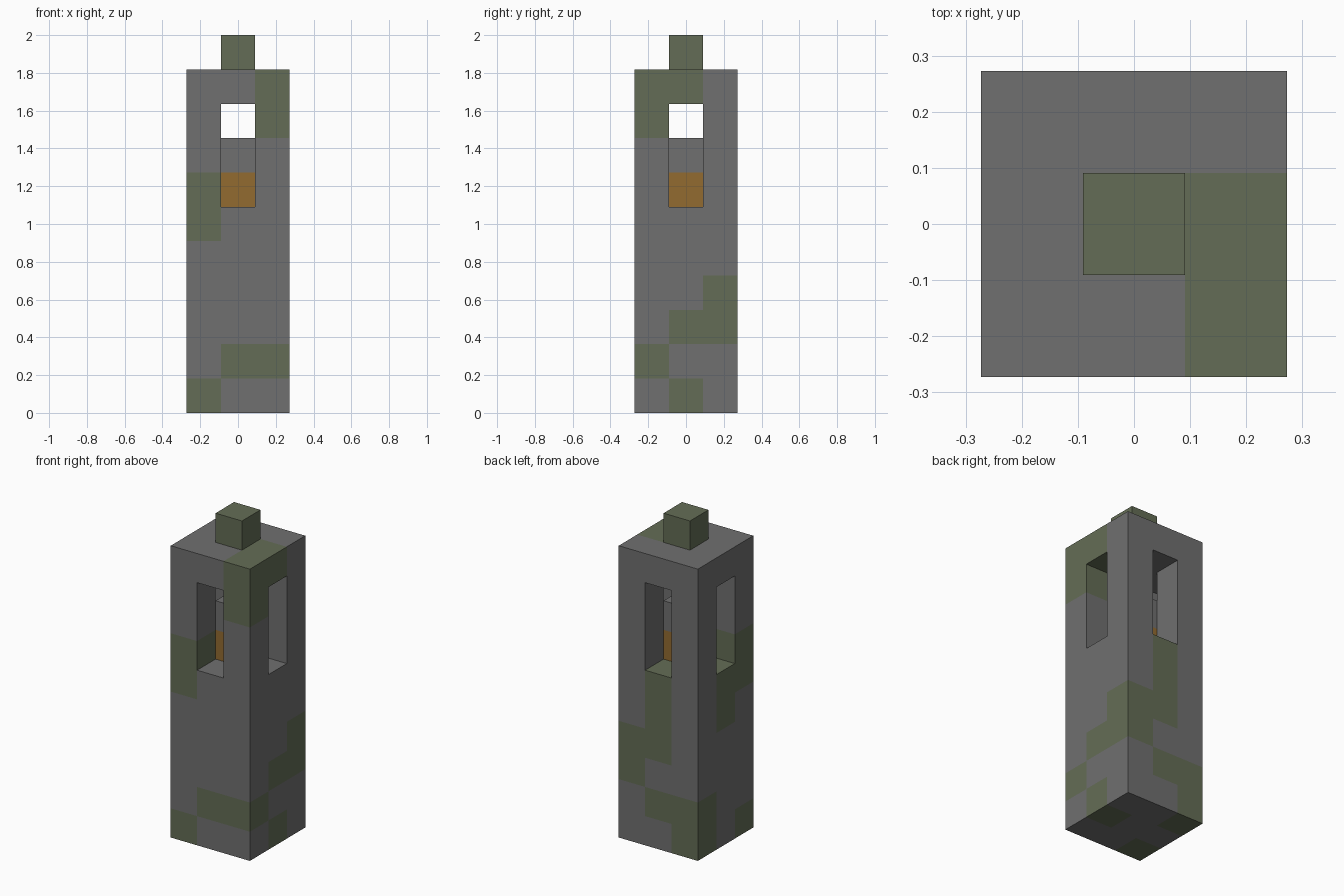
import bpy
import bmesh
from mathutils import Vector

cube = bpy.data.objects.get("Cube")
if cube:
    bpy.data.objects.remove(cube, do_unlink=True)

UNIT = 2 / 11        # edge of one building block


def make_material(name, color):
    mat = bpy.data.materials.new(name)
    mat.use_nodes = True
    mat.diffuse_color = (*color, 1)
    bsdf = next(n for n in mat.node_tree.nodes if n.type == "BSDF_PRINCIPLED")
    bsdf.inputs["Base Color"].default_value = (*color, 1)
    bsdf.inputs["Roughness"].default_value = 0.9
    return mat


stone = make_material("stone grey", (0.16, 0.16, 0.16))
moss = make_material("moss green", (0.127, 0.152, 0.092))
flame = make_material("flame orange", (0.29, 0.147, 0.03))


def blocks(xs, ys, zs):
    return {(x, y, z) for x in xs for y in ys for z in zs}


def column(x, y, *levels):
    return blocks([x], [y], levels)


# Shaft with a cross-shaped window chamber passing through all four sides
side, window = range(-1, 2), range(6, 9)
chamber = blocks(side, [0], window) | blocks([0], side, window)
shaft = blocks(side, side, range(10)) - chamber
lamp = column(0, 0, 6)
lamp_cap = column(0, 0, 7)
finial = column(0, 0, 10)
solid = shaft | lamp | lamp_cap | finial

# Mossy blocks, column by column
mossy = (column(-1, -1, 0, 5, 6) | column(0, -1, 1) | column(1, -1, 1, 8, 9)
         | column(1, 0, 0, 2, 9) | column(1, 1, 2, 3)
         | column(0, 1, 1, 3, 4, 5) | column(-1, 1, 0, 1)
         | column(-1, 0, 4, 5))


def build(name, cells, base, patches=frozenset(), patch_mat=None):
    """Mesh the exposed sides of a set of blocks."""
    bm = bmesh.new()
    for cell in sorted(cells):
        center = (Vector(cell) + Vector((0, 0, 0.5))) * UNIT
        for axis in range(3):
            for sign in (-1, 1):
                step = Vector((0, 0, 0))
                step[axis] = sign
                if tuple(int(c + s) for c, s in zip(cell, step)) in solid:
                    continue
                u = Vector((0, 0, 0))
                u[(axis + 1) % 3] = 1
                v = step.cross(u)
                corners = (-u - v, u - v, u + v, v - u)
                face = bm.faces.new([bm.verts.new(center + (step + c) * UNIT / 2)
                                     for c in corners])
                face.material_index = int(cell in patches)
    bmesh.ops.remove_doubles(bm, verts=bm.verts, dist=0.001)
    mesh = bpy.data.meshes.new(name)
    bm.to_mesh(mesh)
    bm.free()
    mesh.materials.append(base)
    if patch_mat:
        mesh.materials.append(patch_mat)
    obj = bpy.data.objects.new(name, mesh)
    bpy.context.collection.objects.link(obj)
    return obj


build("tower_shaft", shaft, stone, mossy, moss)
build("lamp_core", lamp, flame)
build("lamp_cap", lamp_cap, stone)
build("roof_finial", finial, moss)
